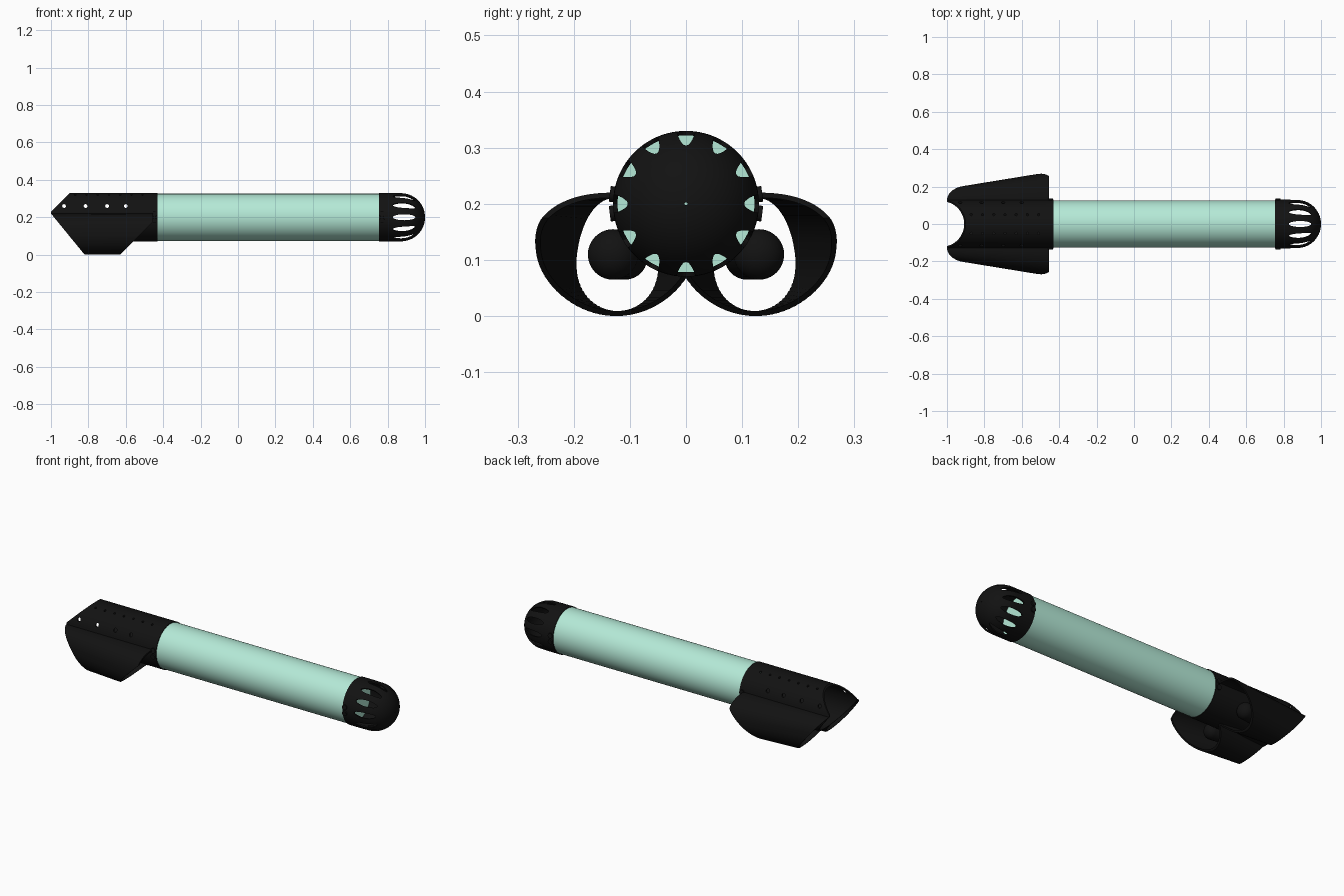
import bpy, bmesh
from math import sin, cos, pi, radians
from mathutils import Matrix, Vector

if "Cube" in bpy.data.objects:
    bpy.data.objects.remove(bpy.data.objects["Cube"])

ZC, R, WALL = 0.2, 0.13, 0.008   # hull axis height, shell radius, wall


def material(name, color):
    m = bpy.data.materials.new(name)
    m.diffuse_color = color
    m.use_nodes = True
    m.node_tree.nodes["Principled BSDF"].inputs["Base Color"].default_value = m.diffuse_color
    return m


BLACK = material("black_plastic", (0.006, 0.006, 0.006, 1))
MINT = material("mint_hull", (0.46, 0.82, 0.68, 1))


def make(name, bm, mat=None):
    bmesh.ops.recalc_face_normals(bm, faces=bm.faces)
    me = bpy.data.meshes.new(name)
    bm.to_mesh(me)
    bm.free()
    ob = bpy.data.objects.new(name, me)
    bpy.context.collection.objects.link(ob)
    if mat:
        me.materials.append(mat)
    return ob


def activate(ob):
    bpy.ops.object.select_all(action='DESELECT')
    ob.select_set(True)
    bpy.context.view_layer.objects.active = ob


def smooth(ob):
    activate(ob)
    bpy.ops.object.shade_smooth_by_angle(angle=radians(35))


def boolean(ob, cutter, op='DIFFERENCE'):
    activate(ob)
    m = ob.modifiers.new("cut", 'BOOLEAN')
    m.object, m.operation, m.solver = cutter, op, 'EXACT'
    bpy.ops.object.modifier_apply(modifier=m.name)
    bpy.data.objects.remove(cutter)


def bridge(bm, a, b):
    n = len(a)
    for i in range(n):
        j = (i + 1) % n
        bm.faces.new((a[i], a[j], b[j], b[i]))


def lathe(name, prof, mat=None, closed=False, n=72, p0=(0, 0, ZC), axis=(1, 0, 0)):
    """Revolve (distance, radius) points about an axis; closed = hollow loop."""
    bm = bmesh.new()
    turn = Vector((1, 0, 0)).rotation_difference(Vector(axis)).to_matrix()
    rings = [[bm.verts.new(Vector(p0) + turn @ Vector((x, r * cos(2*pi*i/n), r * sin(2*pi*i/n))))
              for i in range(n)] for x, r in prof]
    for a, b in zip(rings, rings[1:]):
        bridge(bm, a, b)
    if closed:
        bridge(bm, rings[-1], rings[0])
    else:
        bm.faces.new(rings[0])
        bm.faces.new(rings[-1])
    return make(name, bm, mat)


def prism(name, pts, y0, y1):
    bm = bmesh.new()
    a = [bm.verts.new((x, y0, z)) for x, z in pts]
    b = [bm.verts.new((x, y1, z)) for x, z in pts]
    bridge(bm, a, b)
    bm.faces.new(a)
    bm.faces.new(b)
    return make(name, bm)


def drills(name, specs):
    """Cylinders from (matrix, radius, length), in one mesh."""
    bm = bmesh.new()
    for mat, r, length in specs:
        bmesh.ops.create_cone(bm, cap_ends=True, segments=24, radius1=r,
                              radius2=r, depth=length, matrix=mat)
    return make(name, bm)


# Main pressure tube
smooth(lathe("main_tube", [(-0.43, 0.126), (0.757, 0.126)], MINT))

# Hollow slotted nose dome
arc = [i * pi / 2 / 14 for i in range(14)] + [pi / 2 - 0.02]
outer = [(0.755, R)] + [(0.87 + R * sin(a), R * cos(a)) for a in arc]
ri = R - WALL
inner = [(0.87 + ri * sin(a), ri * cos(a)) for a in reversed(arc)] + [(0.755, ri)]
# tiny poles are closed by an inner-to-outer pinhole ring
nose = lathe("nose_dome", outer + inner, BLACK, closed=True)
slots = [(Matrix.Translation((0.888, 0, ZC)) @ Matrix.Rotation(k * pi / 6, 4, 'X')
          @ Matrix.Diagonal((0.06, 0.016, 1, 1)), 1, 0.5) for k in range(6)]
boolean(nose, drills("slot_cutter", slots))
smooth(nose)

# Hollow tail shell, trimmed to a wedge and drilled
tail = lathe("tail_shell", [(-1.02, R), (-0.43, R), (-0.43, R - WALL), (-1.02, R - WALL)],
             BLACK, closed=True)
boolean(tail, prism("tail_trim", [(-1, 0.22), (-1, 0.23), (-0.89, 0.34), (-0.4, 0.34),
                                  (-0.4, 0.04), (-0.853, 0.04)], -0.3, 0.3), 'INTERSECT')
holes = [(Matrix.Translation((x, 0, 0.26)) @ Matrix.Rotation(pi / 2, 4, 'X'), 0.01, 0.5)
         for x in (-0.93, -0.815, -0.7, -0.6)]
holes += [(Matrix.Translation((-0.87 + 0.06 * k, s * 0.05, 0.32)), 0.006, 0.1)
          for k in range(7) for s in (-1, 1)]
boolean(tail, drills("hole_cutter", holes))
smooth(tail)

# Flared thruster duct: lofted ring, trimmed by the side profile
def section(bm, x, off):
    t = (x + 0.93) / 0.43
    yc, a, b = 0.122 + 0.003 * t, 0.078 + 0.067 * t - off, 0.11 - off
    ring = []
    for i in range(72):
        c, s = cos(2 * pi * i / 72), sin(2 * pi * i / 72)
        e = 0.85 if s > 0 else 1.0          # squarer upper half
        ring.append(bm.verts.new((x, yc + a * abs(c)**e * (1 if c > 0 else -1),
                                  0.11 + b * abs(s)**e * (1 if s > 0 else -1))))
    return ring


bm = bmesh.new()
loops = [section(bm, -1.02, 0), section(bm, -0.44, 0),
         section(bm, -0.44, 0.009), section(bm, -1.02, 0.009)]
for k in range(4):
    bridge(bm, loops[k], loops[(k + 1) % 4])
duct = make("thruster_ducts", bm, BLACK)
boolean(duct, prism("duct_trim", [(-1, 0.22), (-1, 0.34), (-0.455, 0.34), (-0.455, 0.175),
                                  (-0.64, -0.01), (-0.812, -0.01)], 0, 0.4), 'INTERSECT')
boolean(duct, lathe("hull_clearance", [(-1.1, R - 0.003), (-0.3, R - 0.003)]))
mir = duct.modifiers.new("mirror", 'MIRROR')
mir.use_axis = (False, True, False)
smooth(duct)

# Thruster motors and their struts
for s, side in ((1, "left"), (-1, "right")):
    p0, p1 = Vector((-0.8, s * 0.108, 0.104)), Vector((-0.58, s * 0.135, 0.111))
    d = p1 - p0
    L = d.length
    cap = [i * pi / 2 / 8 for i in range(9)]
    prof = [(-0.04 * cos(a), 0.001 + 0.038 * sin(a)) for a in cap]
    prof += [(L - 0.04 + 0.04 * sin(a), 0.001 + 0.044 * cos(a)) for a in cap]
    smooth(lathe(side + "_motor", prof, BLACK, n=40, p0=p0, axis=d))
    q = Vector((-0.69, s * 0.12, 0.11))
    smooth(lathe(side + "_motor_strut", [(0, 0.018), (0.065, 0.018)], BLACK, n=24, p0=q,
                 axis=(0, -s * 0.75, 0.65)))

# Side fastener bosses at both joints
bm = bmesh.new()
for x in (-0.447, 0.77):
    for s in (0, pi):
        for a in (-0.13, 0.13):
            m = (Matrix.Translation((x, 0, ZC)) @ Matrix.Rotation(s + a, 4, 'X')
                 @ Matrix.Translation((0, 0.13, 0)) @ Matrix.Rotation(pi / 2, 4, 'X'))
            bmesh.ops.create_cone(bm, cap_ends=True, segments=20, radius1=0.014,
                                  radius2=0.014, depth=0.014, matrix=m)
smooth(make("fastener_bosses", bm, BLACK))
